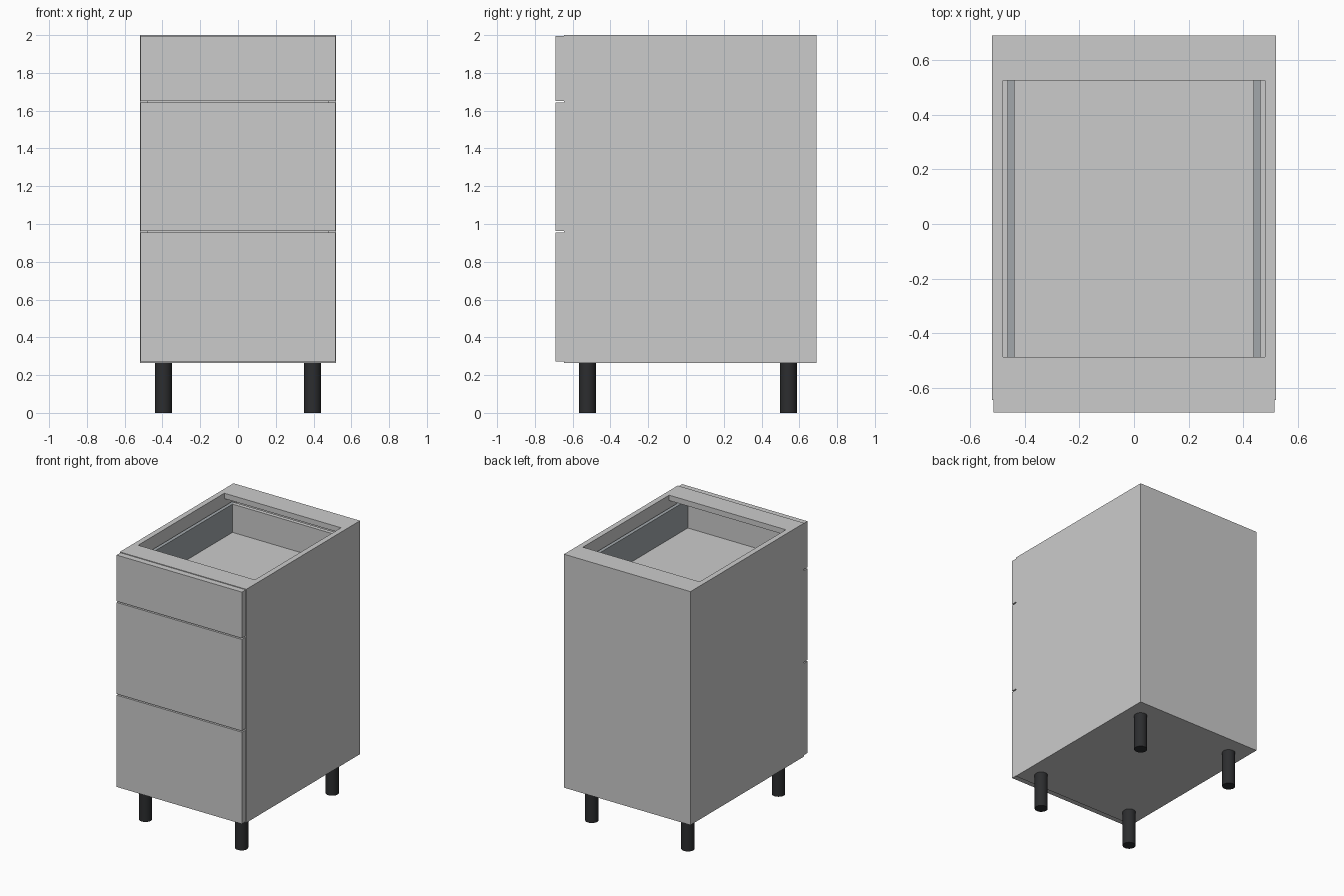
import bpy

if "Cube" in bpy.data.objects:
    bpy.data.objects.remove(bpy.data.objects["Cube"])


def material(name, color):
    m = bpy.data.materials.new(name)
    m.diffuse_color = (*color, 1)
    m.use_nodes = True
    m.node_tree.nodes["Principled BSDF"].inputs["Base Color"].default_value = m.diffuse_color
    return m


METAL = material("metal_grey", (0.36, 0.39, 0.41))
BLACK = material("black_plastic", (0.025, 0.026, 0.028))


def box(name, x, y, z, mat=None):
    """Box from (min, max) ranges on each axis."""
    bpy.ops.mesh.primitive_cube_add(
        size=1, location=[(r[0] + r[1]) / 2 for r in (x, y, z)])
    o = bpy.context.object
    o.name = name
    o.scale = [r[1] - r[0] for r in (x, y, z)]
    bpy.ops.object.transform_apply(location=False, rotation=False, scale=True)
    if mat:
        o.data.materials.append(mat)
    return o


def side_pair(name, x, y, z, mat=None):
    """Matching boxes on the right and left."""
    box(name + "_right", x, y, z, mat)
    box(name + "_left", (-x[1], -x[0]), y, z, mat)


W, T = 0.52, 0.04            # half width, panel thickness
IN = W - T                   # inner half width
FRONT, BACK = -0.645, 0.69   # carcass depth range
Z0, Z1 = 0.265, 2.0          # carcass height range

# Carcass
side_pair("side_panel", (IN, W), (FRONT, BACK), (Z0, Z1))
box("bottom_panel", (-IN, IN), (FRONT, BACK - 0.02), (Z0, Z0 + T))
box("back_panel", (-IN, IN), (BACK - 0.02, BACK), (Z0, Z1 - T))
box("front_top_rail", (-IN, IN), (FRONT, -0.487), (Z1 - T, Z1))
box("back_top_rail", (-IN, IN), (0.525, BACK), (Z1 - T, Z1))

# Drawers: front bottom, front top, box height
drawers = {
    "lower": (0.272, 0.954, 0.40),
    "middle": (0.963, 1.643, 0.40),
    "upper": (1.652, 1.995, 0.21),
}
for name, (bottom, top, height) in drawers.items():
    floor = bottom + 0.055
    box(name + "_drawer_front", (-0.515, 0.515), (-0.69, FRONT), (bottom, top))
    side_pair(name + "_drawer_side", (0.437, 0.463), (FRONT, 0.59),
              (floor - 0.03, floor + height), METAL)
    box(name + "_drawer_floor", (-0.437, 0.437), (FRONT, 0.59),
        (floor - 0.03, floor))
    box(name + "_drawer_back", (-0.437, 0.437), (0.56, 0.59),
        (floor, floor + height))

# Legs
for side, x in (("left", -0.395), ("right", 0.395)):
    for end, y in (("front", -0.522), ("back", 0.542)):
        bpy.ops.mesh.primitive_cylinder_add(
            vertices=32, radius=0.045, depth=Z0, location=(x, y, Z0 / 2))
        leg = bpy.context.object
        leg.name = f"{end}_{side}_leg"
        leg.data.materials.append(BLACK)
        bpy.ops.object.shade_smooth_by_angle()
